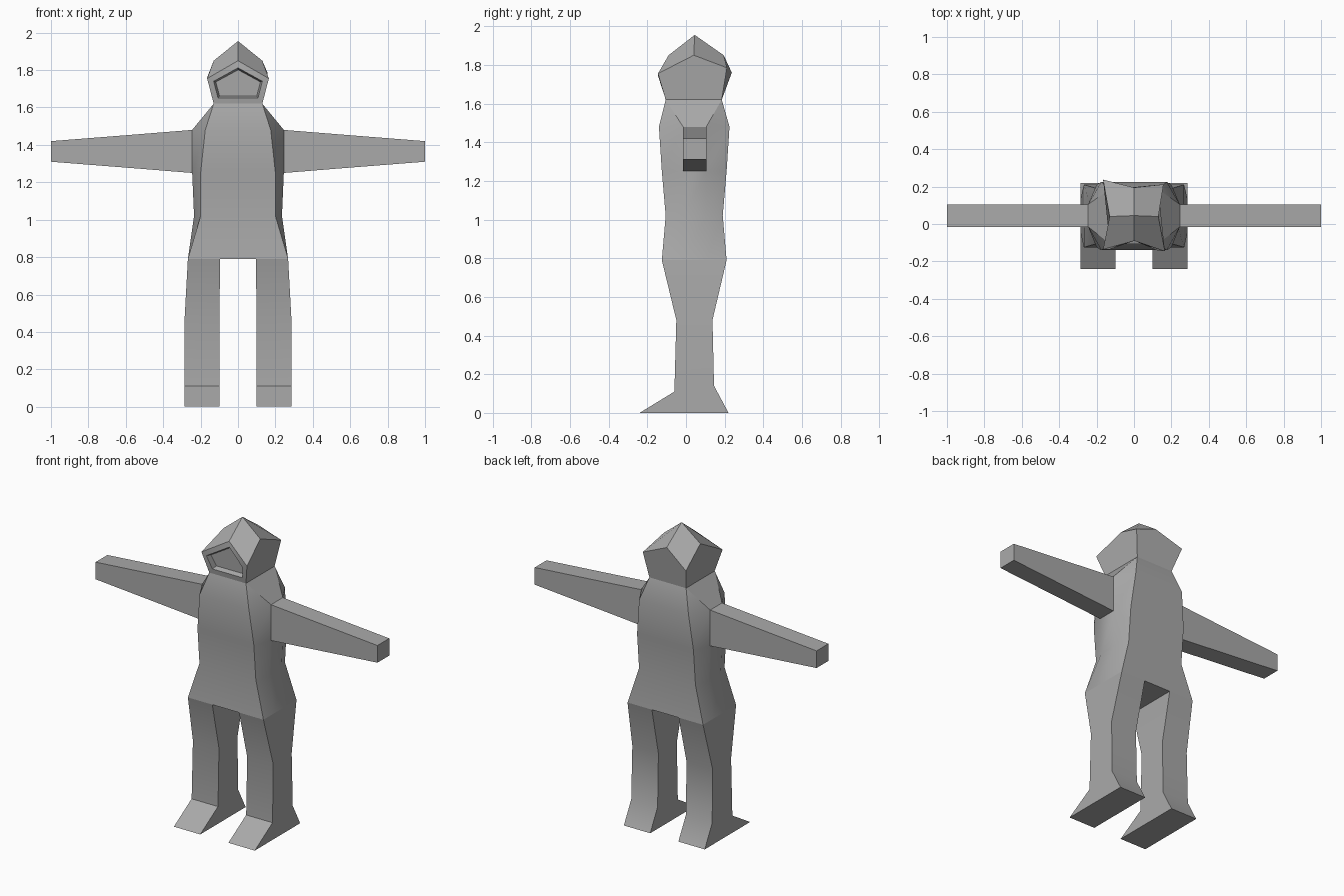
import bpy, bmesh, math

if "Cube" in bpy.data.objects:
    bpy.data.objects.remove(bpy.data.objects["Cube"])

grey = bpy.data.materials.new("suit grey")
grey.diffuse_color = (0.4, 0.4, 0.4, 1)
grey.use_nodes = True
grey.node_tree.nodes["Principled BSDF"].inputs["Base Color"].default_value = grey.diffuse_color


def bridge(bm, a, b, skip=()):
    """Join two rings of vertices with quads."""
    n = len(a)
    for i in range(n):
        if i not in skip:
            j = (i + 1) % n
            bm.faces.new((a[i], a[j], b[j], b[i]))


def finish(bm, name):
    bmesh.ops.remove_doubles(bm, verts=bm.verts, dist=0.0005)
    bmesh.ops.recalc_face_normals(bm, faces=bm.faces)
    mesh = bpy.data.meshes.new(name)
    bm.to_mesh(mesh)
    bm.free()
    obj = bpy.data.objects.new(name, mesh)
    bpy.context.collection.objects.link(obj)
    mesh.materials.append(grey)
    bpy.ops.object.select_all(action='DESELECT')
    obj.select_set(True)
    bpy.context.view_layer.objects.active = obj
    bpy.ops.object.shade_smooth_by_angle(angle=math.radians(30))
    return obj


# Torso, arms and legs in one welded suit
bm = bmesh.new()
ARM_F, ARM_B = -0.015, 0.105

# height, corner half width, side half width, front y, back y, side front y, side back y
torso = [
    (0.79, 0.268, 0.268, -0.125, 0.21, ARM_F, ARM_B),
    (1.02, 0.20, 0.235, -0.105, 0.19, ARM_F, ARM_B),
    (1.25, 0.20, 0.245, -0.125, 0.21, ARM_F, ARM_B),
    (1.48, 0.175, 0.245, -0.14, 0.225, ARM_F, ARM_B),
    (1.62, 0.13, 0.13, -0.105, 0.185, -0.105, 0.185),
]
previous = None
for level, (z, cw, sw, yf, yb, sf, sb) in enumerate(torso):
    outline = [(-cw, yf), (cw, yf), (sw, sf), (sw, sb),
               (cw, yb), (-cw, yb), (-sw, sb), (-sw, sf)]
    ring = [bm.verts.new((x, y, z)) for x, y in outline]
    if previous:
        # Leave the arm holes open at chest height
        bridge(bm, previous, ring, skip=(2, 6) if level == 3 else ())
    previous = ring

# Crotch
bm.faces.new([bm.verts.new(p) for p in (
    (-0.095, -0.125, 0.79), (0.095, -0.125, 0.79),
    (0.095, 0.21, 0.79), (-0.095, 0.21, 0.79))])

# inner x, outer x, front y, front z, back y, back z
leg = [
    (0.095, 0.268, -0.125, 0.79, 0.21, 0.79),
    (0.10, 0.285, -0.05, 0.48, 0.137, 0.48),
    (0.10, 0.287, -0.06, 0.11, 0.145, 0.14),
    (0.10, 0.287, -0.24, 0.0, 0.22, 0.0),
]
# x, bottom z, top z
arm = [(0.245, 1.25, 1.48), (0.53, 1.273, 1.457), (1.0, 1.31, 1.42)]

for side in (-1, 1):
    # Leg and foot
    rings = [[bm.verts.new((side * x, y, z)) for x, y, z in (
        (xi, yf, zf), (xo, yf, zf), (xo, yb, zb), (xi, yb, zb))]
        for xi, xo, yf, zf, yb, zb in leg]
    for a, b in zip(rings, rings[1:]):
        bridge(bm, a, b)
    bm.faces.new(rings[-1])
    # Arm
    rings = [[bm.verts.new((side * x, y, z)) for y, z in (
        (ARM_F, lo), (ARM_B, lo), (ARM_B, hi), (ARM_F, hi))]
        for x, lo, hi in arm]
    for a, b in zip(rings, rings[1:]):
        bridge(bm, a, b)
    bm.faces.new(rings[-1])
finish(bm, "suit_body")

# Faceted helmet
bm = bmesh.new()
apex = bm.verts.new((0, 0.045, 1.955))
neck = [bm.verts.new(p) for p in (
    (-0.13, -0.105, 1.62), (0.13, -0.105, 1.62),
    (0.13, 0.185, 1.62), (-0.13, 0.185, 1.62))]
corners = [bm.verts.new(p) for p in (
    (-0.165, -0.135, 1.755), (0.165, -0.145, 1.755),
    (0.158, 0.212, 1.785), (-0.165, 0.237, 1.76))]
middles = [bm.verts.new(p) for p in (
    (0, -0.09, 1.85), (0.13, 0.04, 1.85),
    (0, 0.195, 1.85), (-0.13, 0.04, 1.85))]
walls = []
for i in range(4):
    j = (i + 1) % 4
    walls.append(bm.faces.new((neck[i], neck[j], corners[j], middles[i], corners[i])))
    bm.faces.new((apex, middles[i], corners[j], middles[j]))
bmesh.ops.recalc_face_normals(bm, faces=bm.faces)

# Recessed visor opening in the front wall
bmesh.ops.inset_individual(bm, faces=[walls[0]], thickness=0.038, depth=0)
bmesh.ops.inset_individual(bm, faces=[walls[0]], thickness=0.012, depth=-0.03)
finish(bm, "helmet")
